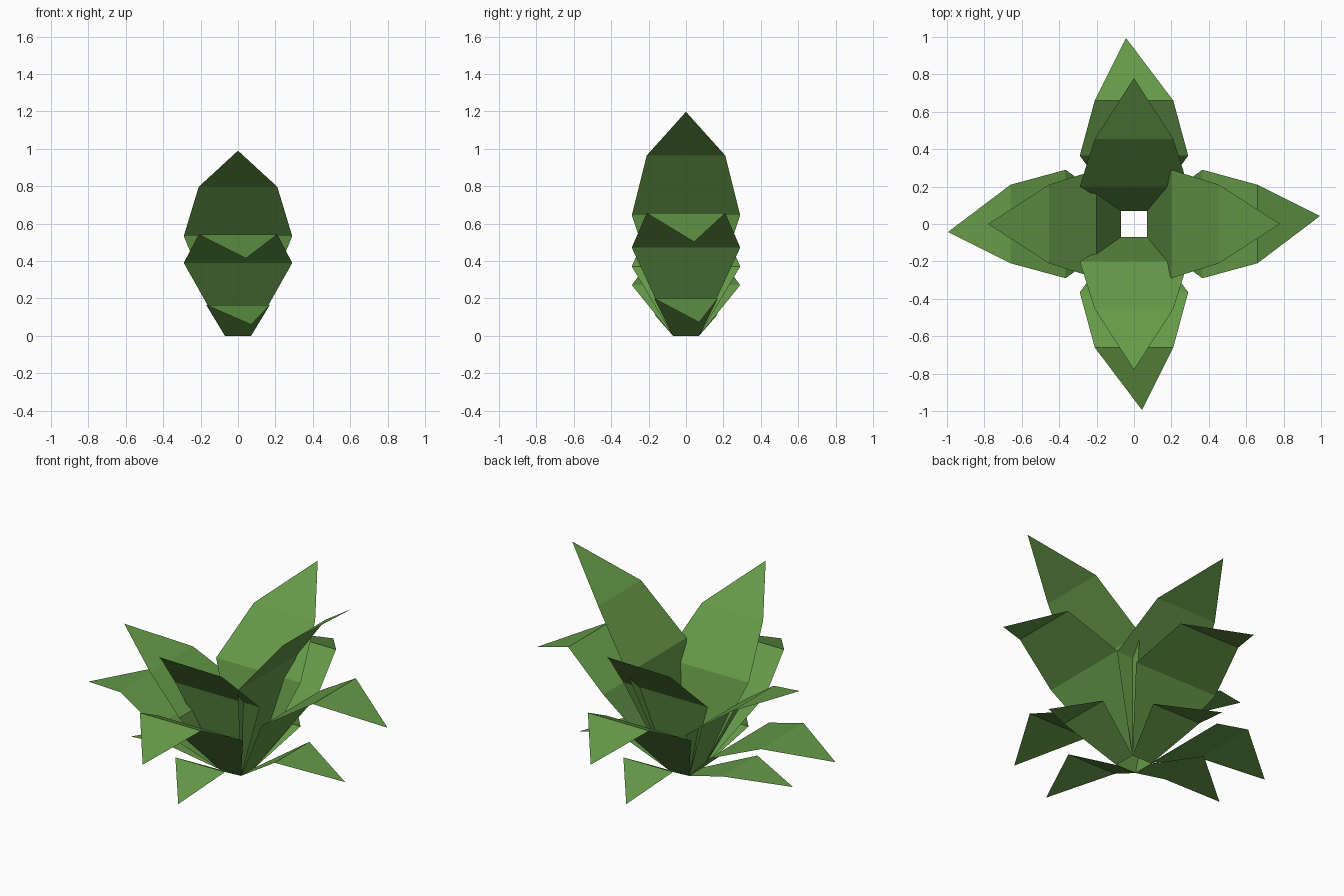
import bpy
import math

if "Cube" in bpy.data.objects:
    bpy.data.objects.remove(bpy.data.objects["Cube"])

mat = bpy.data.materials.new("leaf_green")
mat.diffuse_color = (0.13, 0.32, 0.065, 1)
mat.use_nodes = True
mat.node_tree.nodes["Principled BSDF"].inputs["Base Color"].default_value = mat.diffuse_color

# Leaf profiles: (reach, half width, height) pairs, then tip (reach, side offset, height)
LEAVES = {
    "low_leaf": ([(0.07, 0.07, 0), (0.37, 0.17, 0.165)], (0.685, 0.07, 0.06)),
    "middle_leaf": ([(0.07, 0.07, 0), (0.365, 0.29, 0.39), (0.66, 0.21, 0.542)],
                    (0.995, 0.043, 0.415)),
    "tall_leaf": ([(0.07, 0.07, 0), (0.20, 0.29, 0.533), (0.455, 0.21, 0.797)],
                  (0.78, 0, 0.99)),
}
# Sides of the plant: angle and height scale
SIDES = {"right": (0, 1.21), "back": (90, 1.0), "left": (180, 0.70), "front": (270, 1.0)}
SIDES["left"] = (180, 0.575 * 1.21)


def leaf(name, rows, tip, angle, zscale):
    a = math.radians(angle)
    pts = [p for r, w, z in rows for p in ((r, -w, z), (r, w, z))] + [tip]
    verts = [(r * math.cos(a) - s * math.sin(a),
              r * math.sin(a) + s * math.cos(a), z * zscale) for r, s, z in pts]
    n = len(rows)
    faces = [(2 * i, 2 * i + 2, 2 * i + 3, 2 * i + 1) for i in range(n - 1)]
    faces.append((2 * n - 2, 2 * n, 2 * n - 1))
    mesh = bpy.data.meshes.new(name)
    mesh.from_pydata(verts, [], faces)
    mesh.materials.append(mat)
    bpy.context.collection.objects.link(bpy.data.objects.new(name, mesh))


# Three folded leaves on each of the four sides
for side, (angle, zscale) in SIDES.items():
    for kind, (rows, tip) in LEAVES.items():
        leaf(f"{kind}_{side}", rows, tip, angle, zscale)
